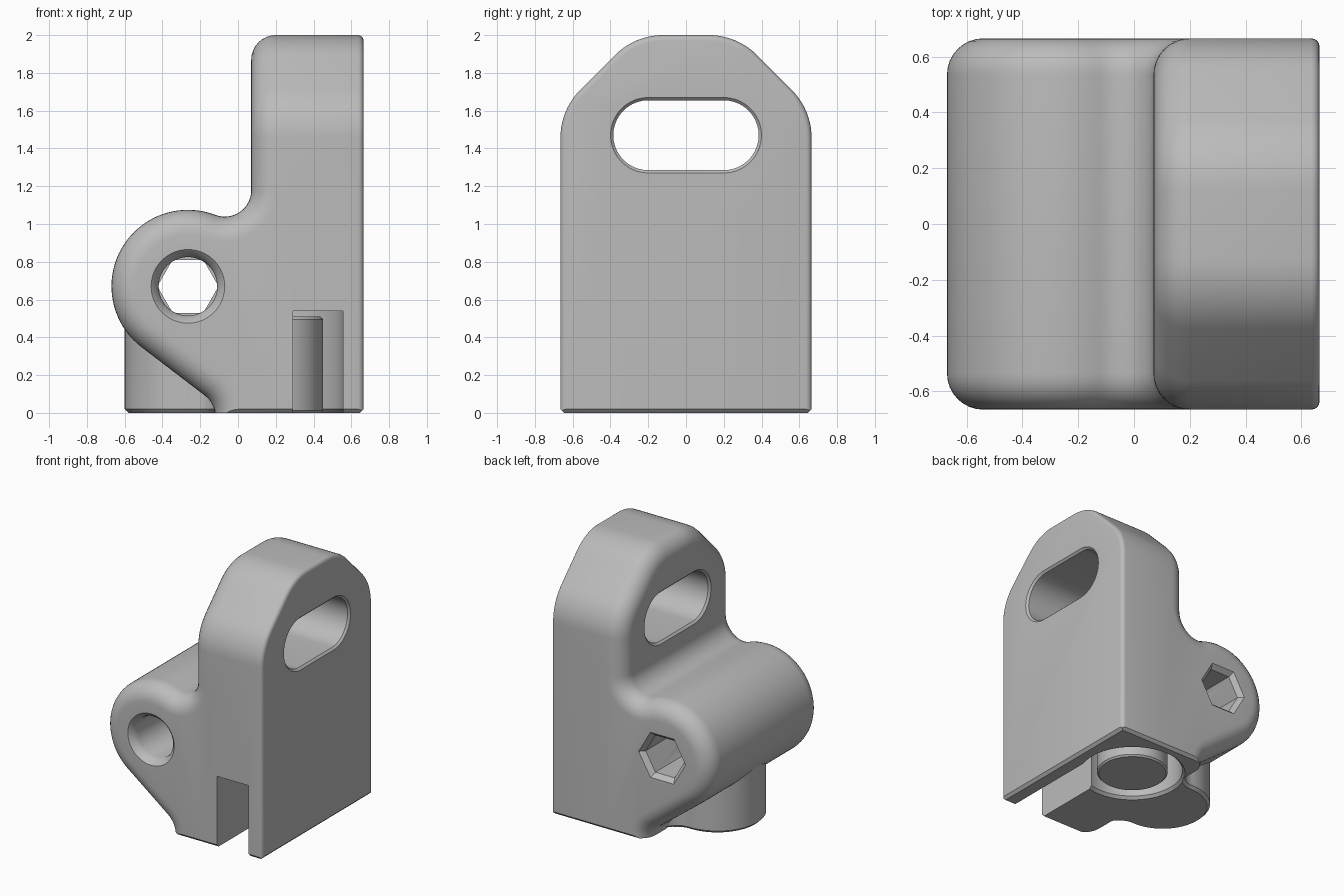
import bpy, bmesh
from math import sin, cos, asin, atan2, radians, pi

cube = bpy.data.objects.get("Cube")
if cube:
    bpy.data.objects.remove(cube, do_unlink=True)

grey = bpy.data.materials.new("plain_grey")
grey.use_nodes = True
colour = (0.5, 0.5, 0.5, 1)
grey.diffuse_color = colour
for node in grey.node_tree.nodes:
    if node.type == 'BSDF_PRINCIPLED':
        node.inputs["Base Color"].default_value = colour
        node.inputs["Roughness"].default_value = 0.6


def arc(cx, cy, r, a0, a1, n):
    """Points on an arc, angles in radians."""
    return [(cx + r * cos(a0 + (a1 - a0) * i / n), cy + r * sin(a0 + (a1 - a0) * i / n))
            for i in range(n + 1)]


def loft(name, loops):
    """Closed solid through loops of equal length."""
    bm = bmesh.new()
    rows = [[bm.verts.new(p) for p in loop] for loop in loops]
    n = len(rows[0])
    for a, b in zip(rows, rows[1:]):
        for i in range(n):
            j = (i + 1) % n
            bm.faces.new((a[i], a[j], b[j], b[i]))
    bm.faces.new(rows[0])
    bm.faces.new(rows[-1])
    bmesh.ops.recalc_face_normals(bm, faces=bm.faces[:])
    mesh = bpy.data.meshes.new(name)
    bm.to_mesh(mesh)
    bm.free()
    mesh.materials.append(grey)
    obj = bpy.data.objects.new(name, mesh)
    bpy.context.collection.objects.link(obj)
    return obj


def combine(target, tool, operation):
    """Apply a boolean and discard the tool."""
    bpy.context.view_layer.objects.active = target
    mod = target.modifiers.new("combine", 'BOOLEAN')
    mod.operation = operation
    mod.solver = 'EXACT'
    mod.object = tool
    bpy.context.view_layer.update()
    bpy.ops.object.modifier_apply(modifier=mod.name)
    bpy.data.objects.remove(tool, do_unlink=True)


def rounding(r, n=8):
    """(depth, inset) steps of a quarter-round edge, from full size to the end."""
    steps = [radians(90 * i / n) for i in range(n + 1)]
    return [(r * (1 - sin(t)), r * (1 - cos(t))) for t in steps]


HALF, ROUND = 0.665, 0.13
BX, BZ, BR = -0.265, 0.67, 0.405      # barrel axis and radius


# Upright plate, swept along x
def plate_loop(x, d):
    r = 0.36 - d
    side = arc(0.305, 1.456, r, 0, pi / 4, 10) + arc(0.121, 1.64, r, pi / 4, pi / 2, 10)
    half = [(HALF - d, 0)] + side
    pts = half + [(-y, z) for y, z in reversed(half)]
    return [(x, y, z) for y, z in pts]


loops = [plate_loop(0.07 + dep, d) for dep, d in reversed(rounding(ROUND))]
loops += [plate_loop(HALF - dep, d) for dep, d in rounding(0.03, 4)]
bracket = loft("bracket_body", loops)


# Barrel with sloped underside and blend to the plate, swept along y
def barrel_loop(y, d):
    fx, fz, fr = -0.07, 1.179, 0.14
    meet = atan2(fz - BZ, fx - BX)
    pts = arc(BX, BZ, BR - d, meet, radians(232), 40)
    r = 0.14 + d
    pts += arc(-0.26, -0.02, r, radians(52), asin(0.02 / r), 8)
    pts += [(0.3, 0), (0.3, fz)]
    pts += arc(fx, fz, fr + d, 0, meet - pi, 14)[:-1]
    return [(x, y, z) for x, z in pts]


ends = rounding(ROUND)
loops = [barrel_loop(-HALF + dep, d) for dep, d in reversed(ends)]
loops += [barrel_loop(HALF - dep, d) for dep, d in ends]
combine(bracket, loft("barrel", loops), 'UNION')


# Rounded buttress below the barrel
def buttress_loop(z, d):
    flank = [(0.15, 0.465 - d)] + arc(-0.25, 0.465, 0.13 + d, 0, -pi / 2, 8)
    nose = arc(BX, 0, 0.335 - d, pi / 2, 3 * pi / 2, 32)
    pts = flank + nose + [(x, -y) for x, y in reversed(flank)]
    return [(x, y, z) for x, y in pts]


combine(bracket, loft("buttress", [buttress_loop(0, 0.02), buttress_loop(0.02, 0),
                                   buttress_loop(0.6, 0)]), 'UNION')

# Chamfers round the foot
for s in (-1, 1):
    tri = [(HALF - 0.04, -0.02), (HALF + 0.02, -0.02), (HALF + 0.02, 0.04)]
    combine(bracket, loft("foot_chamfer", [[(x, s * y, z) for y, z in tri]
                                           for x in (-1, 1)]), 'DIFFERENCE')
combine(bracket, loft("foot_chamfer", [[(x, y, z) for x, z in tri]
                                       for y in (-1, 1)]), 'DIFFERENCE')


# Bore through the barrel: round from the front, hexagonal from the back
def bore(sides, stations):
    return loft("bore", [[(x, y, z) for x, z in arc(BX, BZ, r, 0, 2 * pi, sides)[:-1]]
                         for y, r in stations])


combine(bracket, bore(48, [(-0.705, 0.235), (-0.635, 0.165), (-0.6, 0.155), (0.05, 0.155)]),
        'DIFFERENCE')
combine(bracket, bore(6, [(0, 0.162), (0.63, 0.162), (0.70, 0.232)]), 'DIFFERENCE')


# Long eye through the plate
def eye_loop(x, r):
    pts = arc(0.2, 1.47, r, -pi / 2, pi / 2, 20) + arc(-0.2, 1.47, r, pi / 2, 3 * pi / 2, 20)
    return [(x, y, z) for y, z in pts]


combine(bracket, loft("eye", [eye_loop(0.05, 0.22), eye_loop(0.085, 0.185),
                              eye_loop(0.65, 0.185), eye_loop(0.685, 0.22)]), 'DIFFERENCE')


# Round pocket in the foot with a channel to the front
def turned(name, stations):
    return loft(name, [[(x, y, z) for x, y in arc(0.2, 0.22, r, 0, 2 * pi, 64)[:-1]]
                       for z, r in stations])


combine(bracket, turned("pocket", [(-0.02, 0.395), (0.02, 0.355), (0.54, 0.355)]), 'DIFFERENCE')
channel = [(0.29, -0.1), (0.555, -0.1), (0.555, 0.54), (0.29, 0.54)]
combine(bracket, loft("channel", [[(x, y, z) for x, z in channel] for y in (-0.8, 0.22)]),
        'DIFFERENCE')

# Pin standing in the pocket
pin = turned("pocket_pin", [(0, 0.238), (0.012, 0.25), (0.495, 0.25), (0.51, 0.235)])

for obj in (bracket, pin):
    bpy.ops.object.select_all(action='DESELECT')
    obj.select_set(True)
    bpy.context.view_layer.objects.active = obj
    bpy.ops.object.shade_smooth_by_angle(angle=radians(30))
